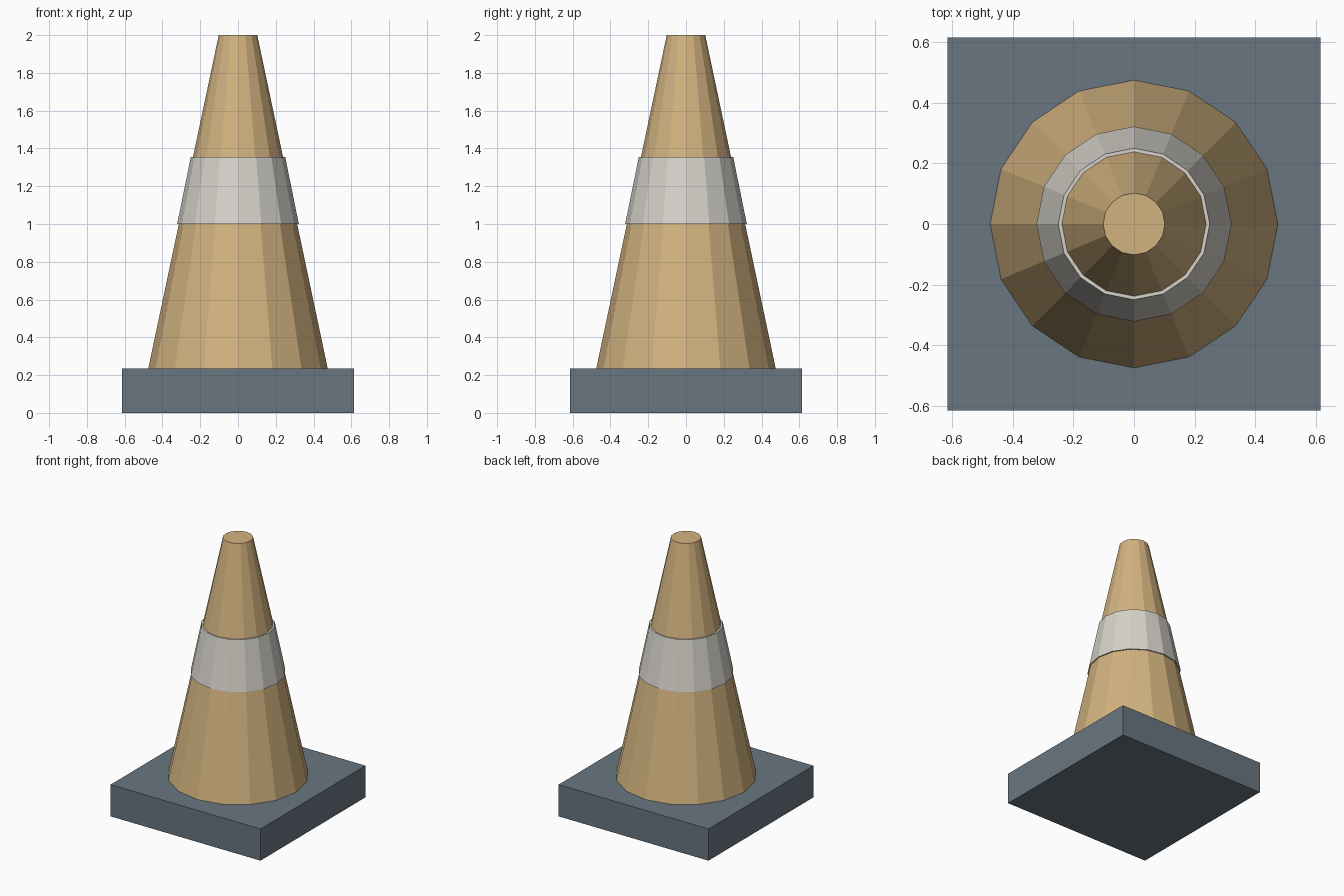
import bpy

if "Cube" in bpy.data.objects:
    bpy.data.objects.remove(bpy.data.objects["Cube"])

SIDES = 16


def material(name, rgb):
    mat = bpy.data.materials.new(name)
    mat.diffuse_color = (*rgb, 1.0)
    mat.use_nodes = True
    mat.node_tree.nodes["Principled BSDF"].inputs["Base Color"].default_value = mat.diffuse_color
    return mat


tan = material("tan", (0.65, 0.45, 0.215))
pale_grey = material("pale grey", (0.67, 0.645, 0.59))
slate = material("slate", (0.14, 0.182, 0.216))


def frustum(name, r_bottom, r_top, z_bottom, z_top, mat):
    """Flat-sided tapered solid with corners on the x and y axes."""
    bpy.ops.mesh.primitive_cone_add(
        vertices=SIDES, radius1=r_bottom, radius2=r_top,
        depth=z_top - z_bottom, location=(0, 0, (z_bottom + z_top) / 2))
    obj = bpy.context.object
    obj.name = name
    obj.data.materials.append(mat)
    return obj


# Square foot
bpy.ops.mesh.primitive_cube_add(size=1, location=(0, 0, 0.1175))
base = bpy.context.object
base.name = "base"
base.scale = (1.23, 1.23, 0.235)
bpy.ops.object.transform_apply(location=False, rotation=False, scale=True)
base.data.materials.append(slate)

# Tapered body and the slightly wider stripe around it
frustum("cone_body", 0.475, 0.102, 0.235, 2.0, tan)
frustum("stripe_band", 0.322, 0.25, 1.0, 1.355, pale_grey)
